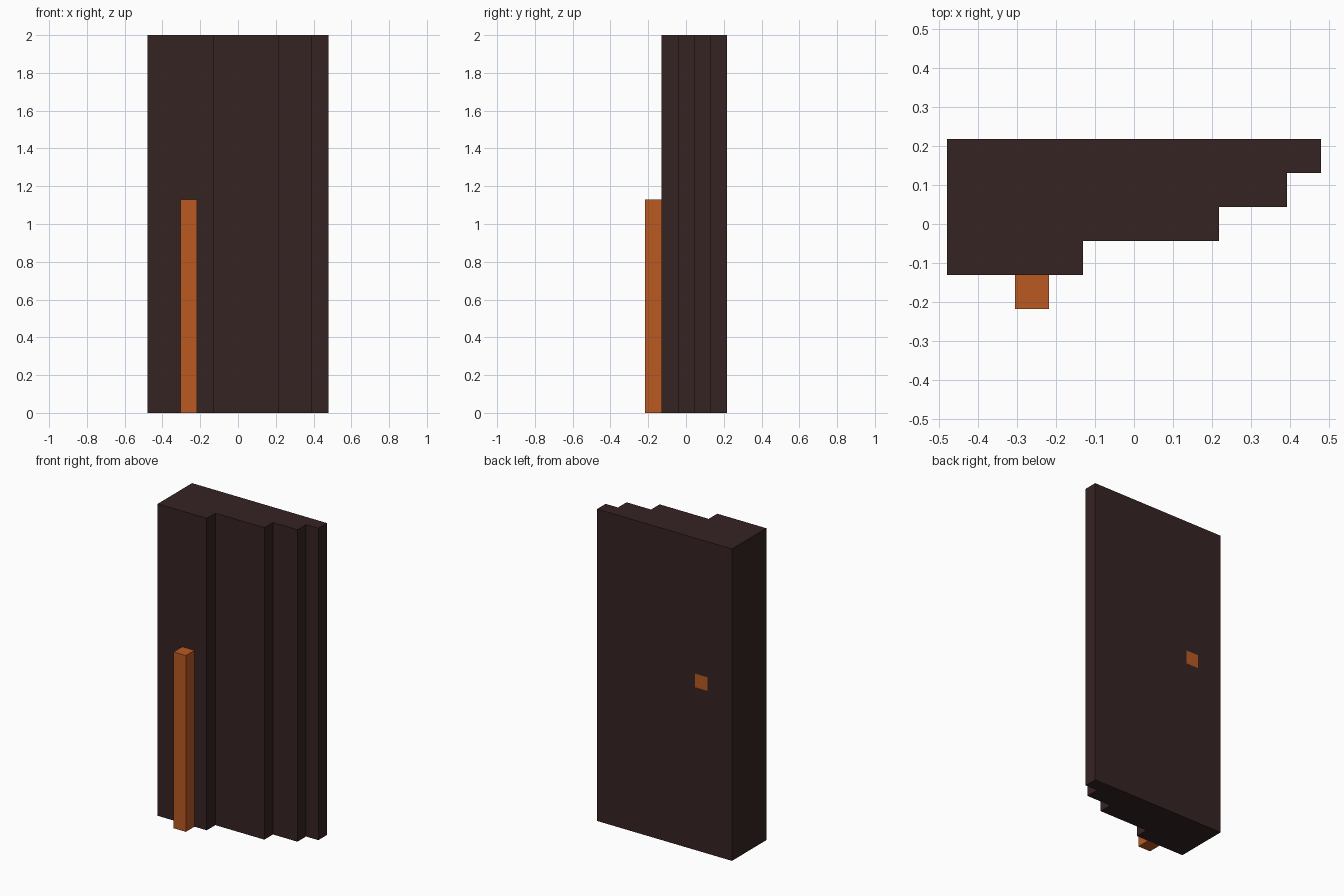
import bpy
import bmesh
from mathutils import Vector

U = 2 / 23  # one block of the grid the model is built on

default = bpy.data.objects.get("Cube")
if default:
    bpy.data.objects.remove(default, do_unlink=True)


def make_material(name, color):
    mat = bpy.data.materials.new(name)
    mat.use_nodes = True
    mat.diffuse_color = color
    mat.node_tree.nodes["Principled BSDF"].inputs["Base Color"].default_value = color
    return mat


dark_brown = make_material("dark_brown", (0.037, 0.0168, 0.0168, 1))
orange = make_material("burnt_orange", (0.49, 0.1, 0.016, 1))


def extrude_profile(points, height):
    """Prism from a plan outline given in blocks, standing on the floor."""
    bm = bmesh.new()
    base = bm.faces.new([bm.verts.new((x * U, y * U, 0)) for x, y in points])
    top = bmesh.ops.extrude_face_region(bm, geom=[base])["geom"]
    verts = [g for g in top if isinstance(g, bmesh.types.BMVert)]
    bmesh.ops.translate(bm, verts=verts, vec=(0, 0, height * U))
    bmesh.ops.recalc_face_normals(bm, faces=bm.faces[:])
    return bm


def finish(bm, name, materials):
    mesh = bpy.data.meshes.new(name)
    bm.to_mesh(mesh)
    bm.free()
    for mat in materials:
        mesh.materials.append(mat)
    obj = bpy.data.objects.new(name, mesh)
    bpy.context.collection.objects.link(obj)
    return obj


# Stepped panel: full depth on one side, stepping back to a thin edge
outline = [(-5.5, 2.5), (-5.5, -1.5)]
for x, y in [(-1.5, -1.5), (2.5, -0.5), (4.5, 0.5), (5.5, 1.5)]:
    outline += [(x, y), (x, y + 1)]
bm = extrude_profile(outline, 23)

# Coloured square cut flush into the back face, level with the top of the post
for axis, offsets in (((1, 0, 0), (-3.5, -2.5)), ((0, 0, 1), (12, 13))):
    for d in offsets:
        back = [f for f in bm.faces if f.normal.y > 0.9]
        geom = back + list({e for f in back for e in f.edges})
        geom += list({v for f in back for v in f.verts})
        bmesh.ops.bisect_plane(bm, geom=geom, plane_co=Vector(axis) * d * U, plane_no=axis)
        bm.normal_update()
for f in bm.faces:
    c = f.calc_center_median() / U
    if f.normal.y > 0.9 and -3.5 < c.x < -2.5 and 12 < c.z < 13:
        f.material_index = 1
finish(bm, "stepped_panel", [dark_brown, orange])

# Square post standing against the front
post = extrude_profile([(-3.5, -2.5), (-2.5, -2.5), (-2.5, -1.5), (-3.5, -1.5)], 13)
finish(post, "front_post", [orange])
